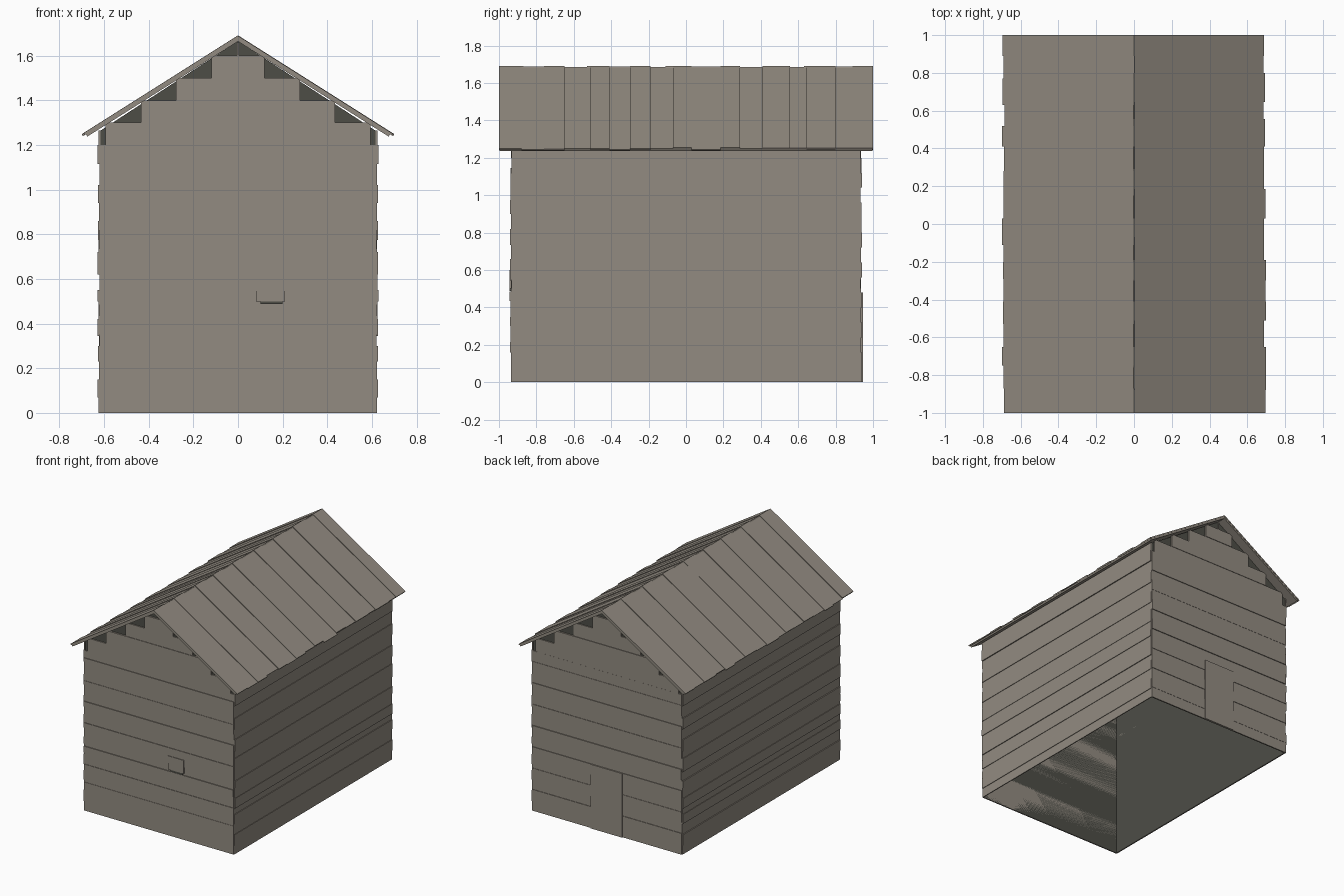
import bpy, bmesh, math, random
from mathutils import Matrix, Vector

random.seed(4)
if "Cube" in bpy.data.objects:
    bpy.data.objects.remove(bpy.data.objects["Cube"])


def material(name, rgb):
    m = bpy.data.materials.new(name)
    m.use_nodes = True
    m.diffuse_color = (*rgb, 1)
    m.node_tree.nodes["Principled BSDF"].inputs["Base Color"].default_value = (*rgb, 1)
    return m


WOOD = material("weathered wood", (0.29, 0.26, 0.22))
DARK = material("dark interior", (0.075, 0.075, 0.062))


def finish(bm, name, mat):
    me = bpy.data.meshes.new(name)
    bm.to_mesh(me)
    bm.free()
    me.materials.append(mat)
    ob = bpy.data.objects.new(name, me)
    bpy.context.collection.objects.link(ob)
    return ob


def box(bm, lo, hi, matrix=Matrix()):
    lo, hi = Vector(lo), Vector(hi)
    place = Matrix.Translation((lo + hi) / 2) @ Matrix.Diagonal((*(hi - lo), 1))
    bmesh.ops.create_cube(bm, size=1, matrix=matrix @ place)


# Main dimensions
HALF_X, HALF_Y, EAVE = 0.615, 0.928, 1.265
RIDGE, SLOPE = 1.69, 0.632
UNDER = 0.025


def roof_half_width(z):
    return (RIDGE - UNDER - z) / SLOPE


# Dark inner shell, open at the bottom
bm = bmesh.new()
profile = [(-HALF_X, 0), (-HALF_X, EAVE), (0, RIDGE - UNDER), (HALF_X, EAVE), (HALF_X, 0)]
ends = [[bm.verts.new((x, y, z)) for x, z in profile] for y in (-HALF_Y, HALF_Y)]
for loop in ends:
    bm.faces.new(loop)
for a, b in ((0, 1), (3, 4)):
    bm.faces.new((ends[0][a], ends[0][b], ends[1][b], ends[1][a]))
finish(bm, "inner_shell", DARK)

# Horizontal wall boards
front_edges = [0, .16, .215, .30, .35, .435, .485, .545, .66, .735, .82, .90, .975, 1.055, 1.145, 1.2]
side_edges = [0, .07, .15, .23, .30, .345, .42, .50, .55, .62, .72, .775, .86, .94, 1.02, 1.115, 1.2, EAVE]
back_edges = [i * 0.08 for i in range(16)]


def depth(i):
    return 0.008 + 0.005 * (i % 2) + random.uniform(-0.002, 0.002)


for name, side in (("left_wall_boards", 1), ("right_wall_boards", -1)):
    bm = bmesh.new()
    for i, (z0, z1) in enumerate(zip(side_edges, side_edges[1:])):
        x = sorted((side * HALF_X, side * (HALF_X + depth(i))))
        box(bm, (x[0], -HALF_Y - 0.006, z0), (x[1], HALF_Y + 0.006, z1))
    finish(bm, name, WOOD)

for name, side, edges in (("front_wall_boards", -1, front_edges), ("back_wall_boards", 1, back_edges)):
    bm = bmesh.new()
    for i, (z0, z1) in enumerate(zip(edges, edges[1:])):
        y = sorted((side * HALF_Y, side * (HALF_Y + depth(i))))
        box(bm, (-HALF_X - 0.005, y[0], z0), (HALF_X + 0.005, y[1], z1))
    # Stepped gable boards, cut square where they meet the roof
    for i in range(5):
        z0 = 1.2 + 0.1 * i
        half = max(0.005, min(0.605, roof_half_width(z0 + 0.09)))
        y = sorted((side * HALF_Y, side * (HALF_Y + depth(i))))
        box(bm, (-half, y[0], z0), (half, y[1], min(z0 + 0.1, 1.66)))
    finish(bm, name, WOOD)

# Back door and front hatch
bm = bmesh.new()
box(bm, (-0.13, HALF_Y, 0), (0.13, HALF_Y + 0.017, 0.48))
finish(bm, "back_door", WOOD)
bm = bmesh.new()
box(bm, (0.08, -HALF_Y - 0.017, 0.5), (0.21, -HALF_Y, 0.6))
finish(bm, "front_hatch", WOOD)
bm = bmesh.new()
box(bm, (0.10, -HALF_Y - 0.016, 0.487), (0.20, -HALF_Y, 0.5))
finish(bm, "hatch_slot", DARK)

# Roof: a thin sheet on each slope, covered by uneven boards
angle = math.atan(SLOPE)
length = 0.69 / math.cos(angle)
right_seams = [-1, -.88, -.76, -.65, -.51, -.41, -.30, -.19, -.07, .03, .185, .29, .41, .555, .645, .80, .89, 1]
left_seams = [-1, -.87, -.75, -.65, -.53, -.41, -.29, -.20, -.11, .03, .15, .28, .41, .52, .63, .77, .89, 1]
for name, side, seams in (("left", 1, right_seams), ("right", -1, left_seams)):
    tilt = Matrix.Translation((0, 0, RIDGE)) @ Matrix.Rotation(angle, 4, "Y")
    if side < 0:
        tilt = Matrix.Diagonal((-1, 1, 1, 1)) @ tilt
    bm = bmesh.new()
    box(bm, (0, -0.998, -0.022), (length - 0.004, 0.998, -0.010), tilt)
    bmesh.ops.recalc_face_normals(bm, faces=bm.faces)
    finish(bm, name + "_roof_sheet", WOOD)
    bm = bmesh.new()
    for i, (y0, y1) in enumerate(zip(seams, seams[1:])):
        top = -0.004 * (i % 2) + random.uniform(-0.001, 0.001)
        box(bm, (0, y0, -0.010), (length + random.uniform(-0.003, 0.012), y1, top), tilt)
    bmesh.ops.recalc_face_normals(bm, faces=bm.faces)
    finish(bm, name + "_roof_boards", WOOD)
